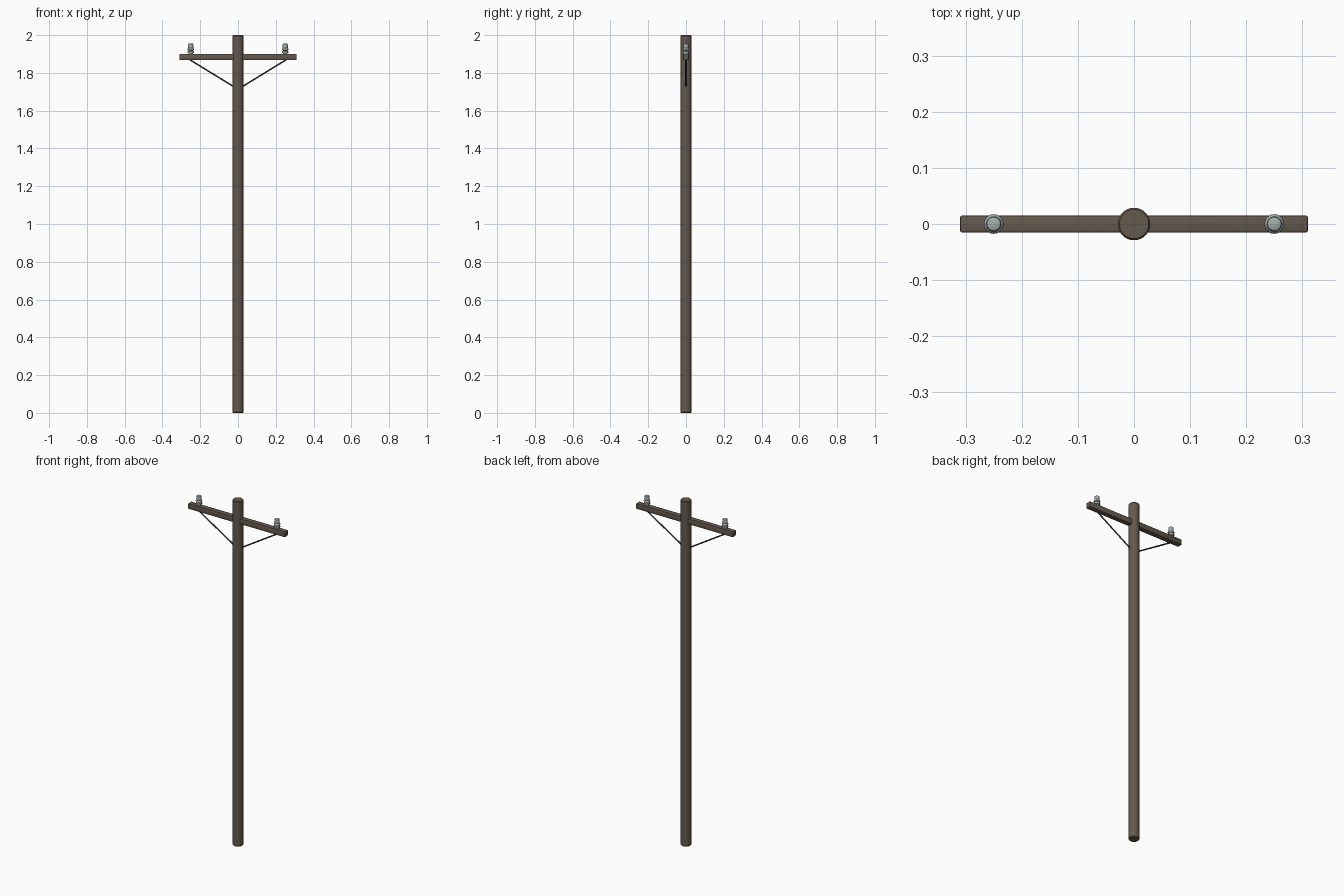
import bpy, bmesh, math
from mathutils import Vector

if "Cube" in bpy.data.objects:
    bpy.data.objects.remove(bpy.data.objects["Cube"])


def material(name, color):
    m = bpy.data.materials.new(name)
    m.diffuse_color = (*color, 1)
    m.use_nodes = True
    m.node_tree.nodes["Principled BSDF"].inputs["Base Color"].default_value = m.diffuse_color
    return m


WOOD = material("weathered_wood", (0.13, 0.10, 0.075))
METAL = material("dark_metal", (0.06, 0.07, 0.075))
GLASS = material("pale_insulator", (0.36, 0.42, 0.40))


def finish(bm, name, mat, loc=(0, 0, 0)):
    bmesh.ops.recalc_face_normals(bm, faces=bm.faces)
    me = bpy.data.meshes.new(name)
    bm.to_mesh(me)
    bm.free()
    ob = bpy.data.objects.new(name, me)
    bpy.context.collection.objects.link(ob)
    ob.location = loc
    me.materials.append(mat)
    bpy.ops.object.select_all(action='DESELECT')
    ob.select_set(True)
    bpy.context.view_layer.objects.active = ob
    bpy.ops.object.shade_smooth_by_angle(angle=math.radians(35))
    return ob


def lathe(name, profile, mat, loc=(0, 0, 0), sides=24):
    """Revolve (radius, z) points around z and cap both ends."""
    bm = bmesh.new()
    rings = [[bm.verts.new((r * math.cos(math.tau * i / sides),
                            r * math.sin(math.tau * i / sides), z))
              for i in range(sides)] for r, z in profile]
    for a, b in zip(rings, rings[1:]):
        for i in range(sides):
            j = (i + 1) % sides
            bm.faces.new((a[i], a[j], b[j], b[i]))
    bm.faces.new(rings[0][::-1])
    bm.faces.new(rings[-1])
    return finish(bm, name, mat, loc)


def rod(name, start, end, radius, mat):
    a, b = Vector(start), Vector(end)
    length = (b - a).length
    ob = lathe(name, [(radius, -length / 2), (radius, length / 2)], mat, (a + b) / 2, 12)
    ob.rotation_euler = (b - a).to_track_quat('Z', 'Y').to_euler()
    return ob


# Round pole with slightly eased ends
lathe("pole", [(0.026, 0), (0.029, 0.004), (0.029, 1.996), (0.026, 2.0)], WOOD, sides=32)

# Crossarm with softened edges
bm = bmesh.new()
bmesh.ops.create_cube(bm, size=1)
bmesh.ops.scale(bm, vec=(0.62, 0.03, 0.032), verts=bm.verts)
bmesh.ops.bevel(bm, geom=bm.edges[:], offset=0.003, segments=2, profile=0.5, affect='EDGES')
finish(bm, "crossarm", WOOD, (0, 0, 1.884))

# Ribbed insulator profile: stem, two skirts, domed cap
INSULATOR = [(0.011, -0.003), (0.013, 0.004), (0.0165, 0.006), (0.0175, 0.010),
             (0.0165, 0.014), (0.013, 0.016), (0.013, 0.019), (0.0165, 0.021),
             (0.0175, 0.025), (0.0165, 0.029), (0.0135, 0.032), (0.0135, 0.050),
             (0.012, 0.054), (0.009, 0.056)]

for side, s in (("left", -1), ("right", 1)):
    lathe(f"insulator_{side}", INSULATOR, GLASS, (s * 0.25, 0, 1.9))
    # Diagonal brace from the arm down to the pole
    rod(f"brace_{side}", (s * 0.256, 0, 1.87), (s * 0.022, 0, 1.727), 0.004, METAL)
